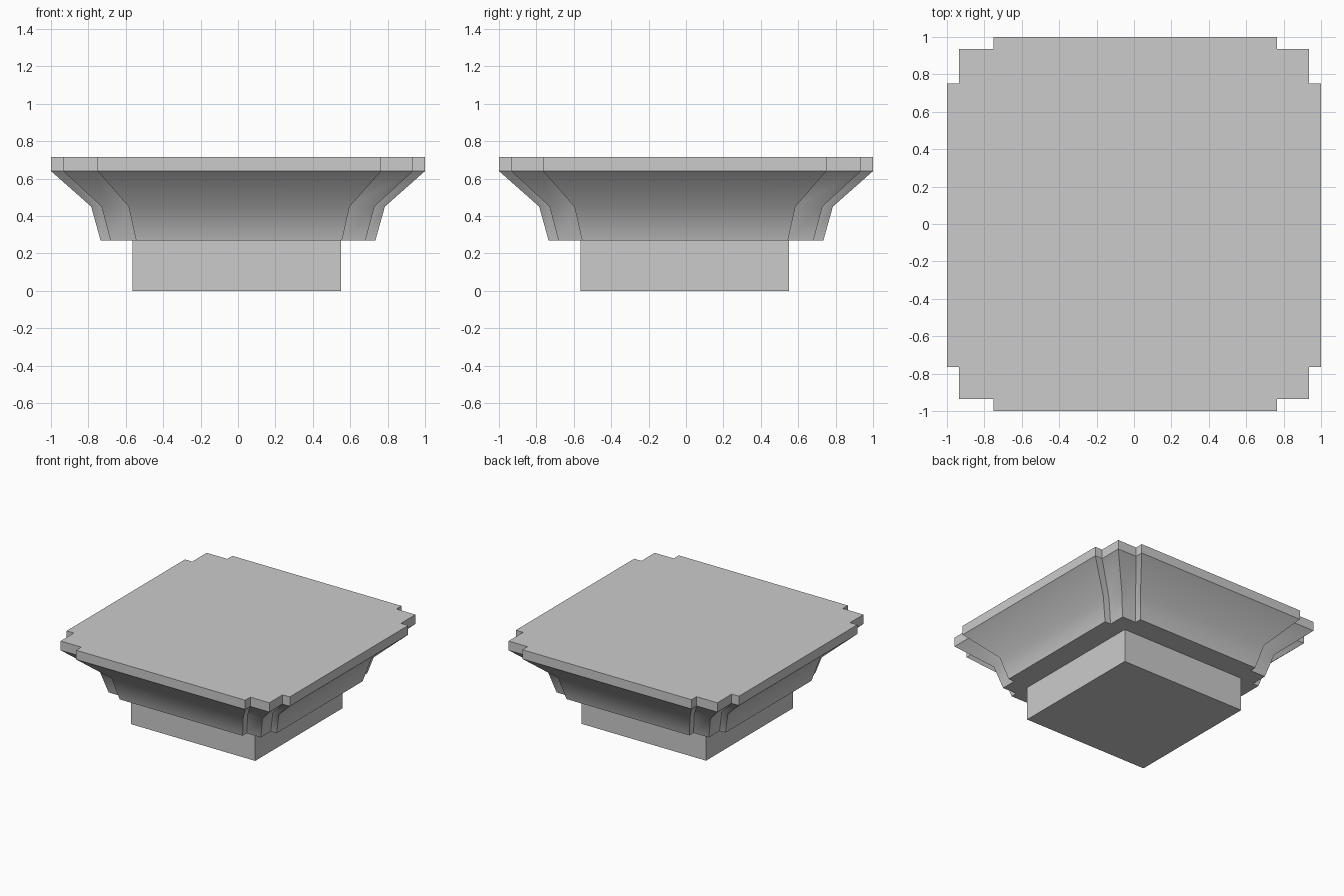
import bpy, bmesh, math

if "Cube" in bpy.data.objects:
    bpy.data.objects.remove(bpy.data.objects["Cube"])


def outline(s, c, lo, hi):
    """Square of half width s with stepped corners: c = middle step, lo/hi = ends of the long sides."""
    pts = []
    # each corner: sign of x, sign of y, end of x run, end of y run
    for i, (sx, sy, ax, ay) in enumerate([(1, 1, hi, lo), (-1, 1, -lo, lo),
                                          (-1, -1, -lo, -hi), (1, -1, hi, -hi)]):
        corner = [(sx * s, ay), (sx * c, ay), (sx * c, sy * c), (ax, sy * c), (ax, sy * s)]
        pts += corner if i % 2 == 0 else corner[::-1]
    return pts


def loft(name, rings):
    """Join stacked outlines [(z, points)] into a closed solid."""
    bm = bmesh.new()
    loops = [[bm.verts.new((x, y, z)) for x, y in pts] for z, pts in rings]
    n = len(loops[0])
    for a, b in zip(loops, loops[1:]):
        for i in range(n):
            j = (i + 1) % n
            bm.faces.new((a[i], a[j], b[j], b[i]))
    bm.faces.new(loops[0][::-1])
    bm.faces.new(loops[-1])
    bmesh.ops.recalc_face_normals(bm, faces=bm.faces)
    mesh = bpy.data.meshes.new(name)
    bm.to_mesh(mesh)
    bm.free()
    ob = bpy.data.objects.new(name, mesh)
    bpy.context.collection.objects.link(ob)
    return ob


# Flared capital: stepped-corner slab above a two-stage cove
profile = [
    (0.27, 0.735, 0.682, 0.545, 0.556),
    (0.45, 0.785, 0.730, 0.585, 0.597),
    (0.64, 1.000, 0.935, 0.750, 0.765),
    (0.715, 1.000, 0.935, 0.750, 0.765),
]
capital = loft("flared_capital", [(z, outline(s, c, lo, hi)) for z, s, c, lo, hi in profile])
bpy.context.view_layer.objects.active = capital
capital.select_set(True)
bpy.ops.object.shade_smooth_by_angle(angle=math.radians(40))
capital.select_set(False)

# Square neck block below
square = [(-0.565, -0.565), (0.55, -0.565), (0.55, 0.55), (-0.565, 0.55)]
loft("neck_block", [(0.0, square), (0.27, square)])
